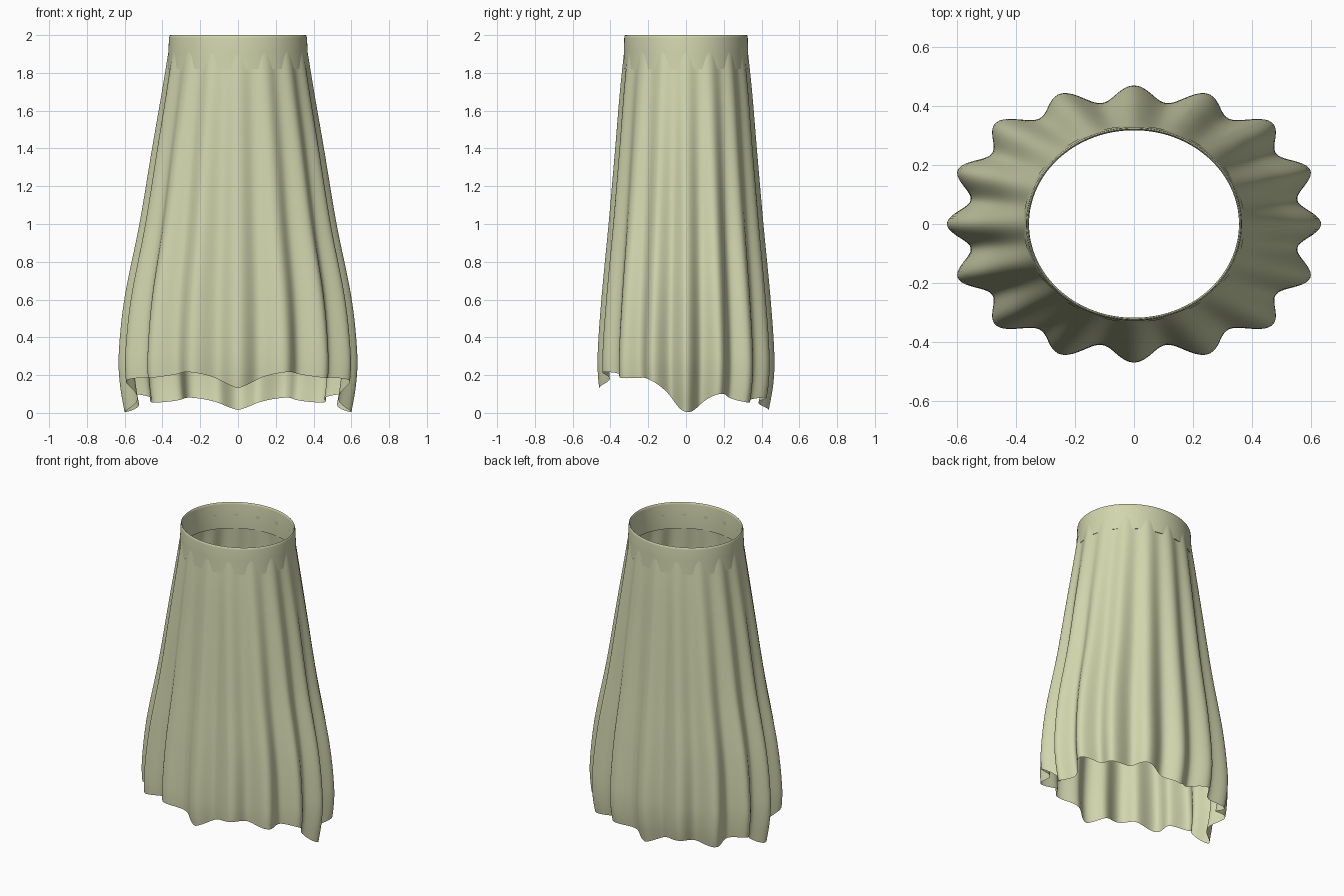
import bpy, bmesh, math

if "Cube" in bpy.data.objects:
    bpy.data.objects.remove(bpy.data.objects["Cube"])

FOLDS = 16
SEGS = 320
ROWS = 64

cloth = bpy.data.materials.new("pale_sage_cloth")
cloth.use_nodes = True
cloth.diffuse_color = (0.64, 0.67, 0.42, 1)
shader = cloth.node_tree.nodes["Principled BSDF"]
shader.inputs["Base Color"].default_value = cloth.diffuse_color
shader.inputs["Roughness"].default_value = 0.8

# Outer silhouette: height, half width, half depth
PROFILE = [(0, .60, .435), (.15, .625, .462), (.3, .632, .468), (.6, .602, .448),
           (1, .522, .41), (1.4, .455, .375), (1.7, .403, .35), (1.92, .367, .327)]
# Hem height at each fold crest, from the back around to the front
HEM = [.015, .08, .055, .10, .005, .17, .185, .215, .13]


def smooth_lookup(keys, values, x):
    """Cubic interpolation through the given points."""
    x = min(max(x, keys[0]), keys[-1])
    i = max(j for j in range(len(keys) - 1) if keys[j] <= x)

    def slope(j):
        a, b = max(j - 1, 0), min(j + 1, len(keys) - 1)
        return (values[b] - values[a]) / (keys[b] - keys[a])
    h = keys[i + 1] - keys[i]
    t = (x - keys[i]) / h
    return ((1 + 2 * t) * (1 - t) ** 2 * values[i] + t * (1 - t) ** 2 * h * slope(i)
            + t * t * (3 - 2 * t) * values[i + 1] + t * t * (t - 1) * h * slope(i + 1))


def loft(name, rings, closed=False):
    """Skin a stack of rings into a smooth shell."""
    bm = bmesh.new()
    loops = [[bm.verts.new(p) for p in ring] for ring in rings]
    pairs = list(zip(loops, loops[1:]))
    if closed:
        pairs.append((loops[-1], loops[0]))
    for low, high in pairs:
        for i in range(len(low)):
            j = (i + 1) % len(low)
            bm.faces.new((low[i], low[j], high[j], high[i]))
    mesh = bpy.data.meshes.new(name)
    bm.to_mesh(mesh)
    bm.free()
    mesh.materials.append(cloth)
    obj = bpy.data.objects.new(name, mesh)
    bpy.context.collection.objects.link(obj)
    bpy.ops.object.select_all(action='DESELECT')
    obj.select_set(True)
    bpy.context.view_layer.objects.active = obj
    bpy.ops.object.shade_smooth_by_angle(angle=math.radians(50))
    return obj


heights, widths, depths = zip(*PROFILE)
hem_steps = list(range(len(HEM)))


def skirt_point(angle, v):
    # Angle measured from the back, the same on both sides
    from_back = math.acos(max(-1, min(1, math.sin(angle))))
    hem = smooth_lookup(hem_steps, HEM, from_back / math.pi * (len(HEM) - 1))
    z = hem + (heights[-1] - hem) * v
    a = smooth_lookup(heights, widths, z)
    b = smooth_lookup(heights, depths, z)
    drop = 1 - z / 2
    # Pleats deepen towards the hem, most crests push out on the diagonals
    pleat = (0.025 + 0.105 * drop) * (1 - math.cos(FOLDS * angle)) / 2
    bulge = 1 + 0.045 * drop * math.sin(2 * angle) ** 2
    scale = (1 - pleat) * bulge
    return (a * scale * math.cos(angle), b * scale * math.sin(angle), z)


# Pleated skirt
angles = [math.tau * i / SEGS for i in range(SEGS)]
loft("pleated_skirt", [[skirt_point(t, r / ROWS) for t in angles] for r in range(ROWS + 1)])

# Waistband: the pleats emerge through its lower edge
band = [(1.82, .374, .332), (1.91, .369, .329), (1.985, .365, .327), (1.997, .363, .325),
        (2.0, .360, .322), (1.997, .357, .319), (1.985, .355, .317), (1.82, .362, .322)]
loft("waistband", [[(a * math.cos(t), b * math.sin(t), z) for t in angles]
                   for z, a, b in band], closed=True)
